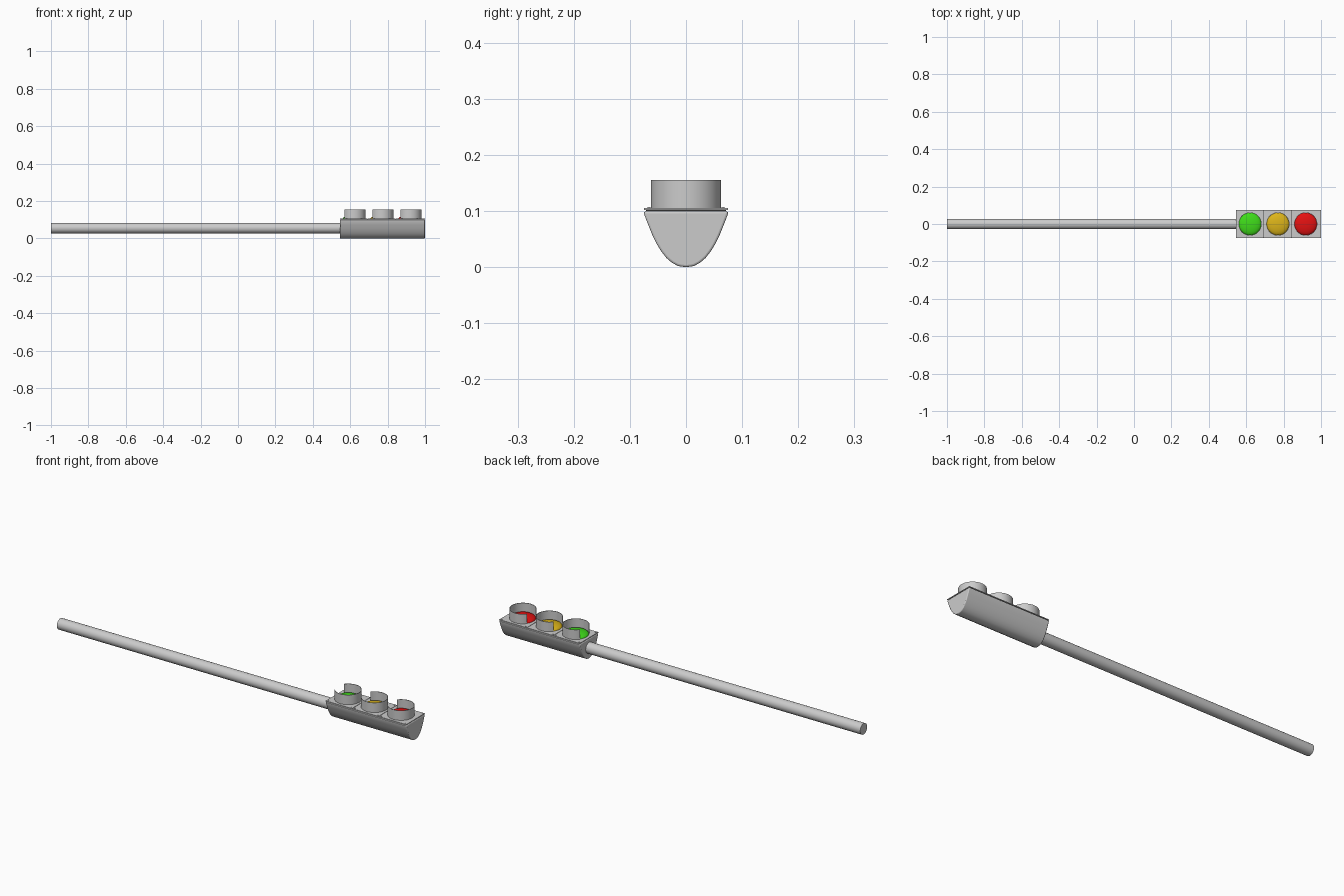
import bpy, bmesh, math

if "Cube" in bpy.data.objects:
    bpy.data.objects.remove(bpy.data.objects["Cube"])

X0, X1 = 0.545, 1.0
CENTRES = [0.62, 0.769, 0.918]
R = 0.0625


def add(name, bm, color=None, smooth=True):
    bmesh.ops.recalc_face_normals(bm, faces=bm.faces)
    me = bpy.data.meshes.new(name)
    bm.to_mesh(me)
    bm.free()
    ob = bpy.data.objects.new(name, me)
    bpy.context.collection.objects.link(ob)
    if color:
        mat = bpy.data.materials.new(name + "_paint")
        mat.diffuse_color = (*color, 1)
        mat.use_nodes = True
        mat.node_tree.nodes["Principled BSDF"].inputs["Base Color"].default_value = mat.diffuse_color
        me.materials.append(mat)
    bpy.context.view_layer.objects.active = ob
    for o in bpy.context.selected_objects:
        o.select_set(False)
    ob.select_set(True)
    if smooth:
        bpy.ops.object.shade_smooth_by_angle(angle=math.radians(35))
    return ob


def prism(points, vec):
    bm = bmesh.new()
    face = bm.faces.new([bm.verts.new(p) for p in points])
    out = bmesh.ops.extrude_face_region(bm, geom=[face])
    bmesh.ops.translate(bm, vec=vec, verts=[v for v in out["geom"] if isinstance(v, bmesh.types.BMVert)])
    return bm


def cylinder(name, r, depth, loc, axis="Z", sides=32):
    rot = (0, math.pi / 2, 0) if axis == "X" else (0, 0, 0)
    bpy.ops.mesh.primitive_cylinder_add(vertices=sides, radius=r, depth=depth, location=loc, rotation=rot)
    ob = bpy.context.object
    ob.name = name
    bpy.ops.object.shade_smooth_by_angle(angle=math.radians(35))
    return ob


# pole
cylinder("pole", 0.028, 1.56, (-0.22, 0, 0.055), "X", 32)

# housing: rounded trough section swept along x with softened ends
half = [(0.014, 0.002), (0.025, 0.008), (0.035, 0.0165), (0.044, 0.028), (0.052, 0.041),
        (0.059, 0.055), (0.066, 0.072), (0.0745, 0.094), (0.0745, 0.098), (0.072, 0.1)]
section = [(0, 0)] + half + [(-y, z) for y, z in reversed(half)]
housing = add("housing", prism([(X0, y, z) for y, z in section], (X1 - X0, 0, 0)), smooth=False)
bevel = housing.modifiers.new("soft_ends", "BEVEL")
bevel.width = 0.006
bevel.segments = 3
bevel.limit_method = "ANGLE"
bevel.angle_limit = math.radians(60)
bpy.ops.object.shade_smooth_by_angle(angle=math.radians(35))

# doors, lenses, visors and screws, one set per light
names = ["green", "yellow", "red"]
colors = [(0.05, 0.72, 0.01), (0.72, 0.46, 0.01), (0.78, 0.006, 0.006)]
edges = [X0, 0.6945, 0.8435, X1]
for i, (cx, nm, col) in enumerate(zip(CENTRES, names, colors)):
    a, b = edges[i] + 0.001, edges[i + 1] - 0.001
    door = [(a, -0.075, 0.102), (b, -0.075, 0.102), (b, 0.075, 0.102), (a, 0.075, 0.102)]
    add(nm + "_door", prism(door, (0, 0, 0.0035)), smooth=False)

    # domed lens
    bm = bmesh.new()
    bmesh.ops.create_uvsphere(bm, u_segments=32, v_segments=16, radius=0.06)
    cut = bmesh.ops.bisect_plane(bm, geom=bm.verts[:] + bm.edges[:] + bm.faces[:],
                                 plane_co=(0, 0, 0), plane_no=(0, 0, 1), clear_inner=True)
    bmesh.ops.scale(bm, vec=(1, 1, 0.3), verts=bm.verts)
    bmesh.ops.translate(bm, vec=(cx, 0, 0.1055), verts=bm.verts)
    add(nm + "_lens", bm, col)

    # visor: thin tube left open on the pole side
    gap = math.radians(37)
    n = 40
    angs = [-math.pi + gap + (2 * math.pi - 2 * gap) * k / n for k in range(n + 1)]
    bm = bmesh.new()
    rings = []
    for t in angs:
        rings.append([bm.verts.new((cx + r * math.cos(t), r * math.sin(t), z))
                      for r, z in ((R, 0.103), (R, 0.155), (R - 0.002, 0.155), (R - 0.002, 0.103))])
    for p, q in zip(rings, rings[1:]):
        for k in range(4):
            m = (k + 1) % 4
            bm.faces.new((p[k], p[m], q[m], q[k]))
    bm.faces.new(rings[0])
    bm.faces.new(rings[-1])
    add(nm + "_visor", bm)

    # door screws
    for x in (a + 0.008, b - 0.008):
        for y in (-0.066, 0.066):
            cylinder(nm + "_screw", 0.003, 0.003, (x, y, 0.106), sides=12)

# dark seam gasket between doors and housing
gasket = [(X0 + 0.006, -0.071, 0.099), (X1 - 0.006, -0.071, 0.099),
          (X1 - 0.006, 0.071, 0.099), (X0 + 0.006, 0.071, 0.099)]
add("gasket", prism(gasket, (0, 0, 0.0035)), (0.05, 0.05, 0.05), smooth=False)
